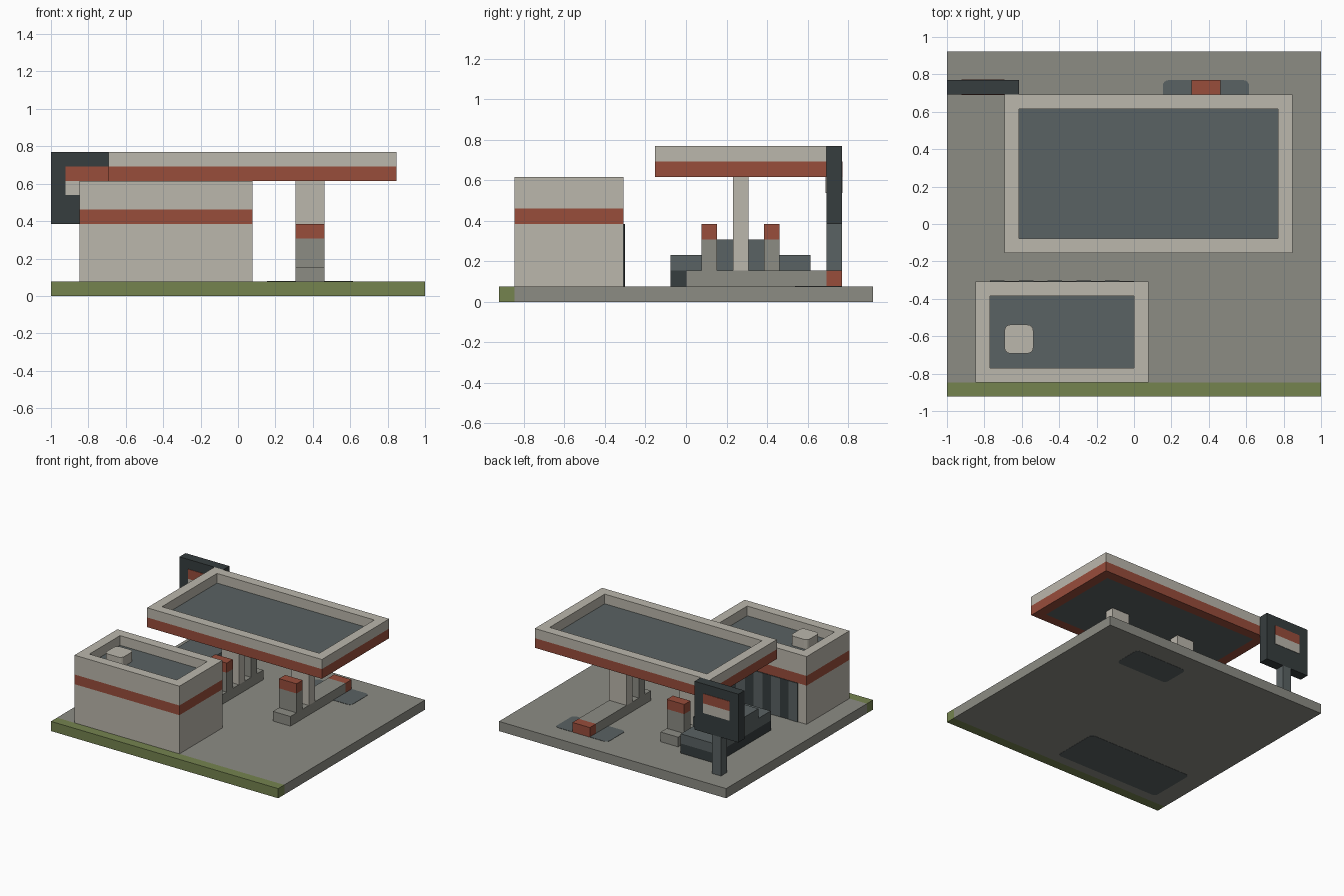
import bpy
import bmesh

if "Cube" in bpy.data.objects:
    bpy.data.objects.remove(bpy.data.objects["Cube"], do_unlink=True)

U = 1 / 13  # one building block


def material(name, rgb):
    m = bpy.data.materials.new(name)
    m.use_nodes = True
    lin = [((c / 255 + 0.055) / 1.055) ** 2.4 for c in rgb] + [1]
    m.diffuse_color = lin
    m.node_tree.nodes["Principled BSDF"].inputs["Base Color"].default_value = lin
    return m


cream = material("cream", (187, 183, 172))
red = material("brick red", (152, 77, 59))
slate = material("slate", (90, 98, 99))
charcoal = material("charcoal", (54, 61, 62))
concrete = material("concrete", (140, 140, 132))
green = material("grass green", (117, 131, 79))


def finish(name, bm, mat):
    bmesh.ops.recalc_face_normals(bm, faces=bm.faces)
    me = bpy.data.meshes.new(name)
    bm.to_mesh(me)
    bm.free()
    me.materials.append(mat)
    ob = bpy.data.objects.new(name, me)
    bpy.context.collection.objects.link(ob)
    return ob


def box(name, mat, x, y, z, round_by=0):
    """Box from ranges in blocks, with optional rounded upright edges."""
    bm = bmesh.new()
    bmesh.ops.create_cube(bm, size=1)
    for v in bm.verts:
        v.co = [U * (r[0] if c < 0 else r[1]) for c, r in zip(v.co, (x, y, z))]
    if round_by:
        upright = [e for e in bm.edges
                   if abs(e.verts[0].co.z - e.verts[1].co.z) > 1e-6]
        bmesh.ops.bevel(bm, geom=upright, offset=round_by * U, segments=4,
                        profile=0.5, affect="EDGES")
    return finish(name, bm, mat)


def ring(name, mat, x, y, z):
    """Rectangular frame, one block wide."""
    bm = bmesh.new()
    loops = []
    for inset, h in ((0, z[0]), (0, z[1]), (1, z[1]), (1, z[0])):
        a, b, c, d = x[0] + inset, x[1] - inset, y[0] + inset, y[1] - inset
        loops.append([bm.verts.new((px * U, py * U, h * U))
                      for px, py in ((a, c), (b, c), (b, d), (a, d))])
    for i in range(4):
        p, q = loops[i], loops[(i + 1) % 4]
        for j in range(4):
            k = (j + 1) % 4
            bm.faces.new((p[j], p[k], q[k], q[j]))
    return finish(name, bm, mat)


# Ground
box("forecourt", concrete, (-13, 13), (-11, 12), (0, 1))
box("grass_verge", green, (-13, 13), (-12, -11), (0, 1))
box("parking_patch", slate, (2, 8), (7, 10), (-0.02, 1.03), 0.4)
box("shop_foundation", slate, (-11, 1), (-10, -5), (-0.02, 0.02), 0.4)

# Shop
SX, SY = (-11, 1), (-11, -4)
box("shop_walls", cream, SX, SY, (1, 5))
box("shop_stripe", red, SX, SY, (5, 6))
ring("shop_parapet", cream, SX, SY, (6, 8))
box("shop_roof", slate, (-10, 0), (-10, -5), (6, 7))
box("roof_vent", cream, (-9, -7), (-9, -7), (7, 8), 0.4)
box("shop_front_frame", charcoal, (-10, 0), (-4, -3.95), (1, 5))
for i in range(5):
    left = -10 + 2 * i
    box(f"shop_window_{i + 1}", slate, (left, left + 1), (-3.95, -3.92), (1, 5))

# Canopy
CX, CY = (-9, 11), (-2, 9)
ring("canopy_stripe", red, CX, CY, (8, 9))
ring("canopy_rim", cream, CX, CY, (9, 10))
box("canopy_panel", slate, (-8, 10), (-1, 8), (8, 9))

# Pump islands: x start, island back end, pump positions
for side, x0, back, pumps in (("right", -4, 7, (1, 5)), ("left", 4, 9, (1,))):
    X = (x0, x0 + 2)
    box(f"{side}_island", concrete, X, (0, back), (1, 2))
    box(f"{side}_pillar", cream, X, (3, 4), (2, 8))
    for n, y in enumerate(pumps):
        box(f"{side}_pump_{n + 1}", concrete, X, (y, y + 1), (2, 4))
        box(f"{side}_pump_top_{n + 1}", red, X, (y, y + 1), (4, 5))
box("island_end_marker", red, (4, 6), (9, 10), (1, 2))

# Parked car
box("car_lower_body", charcoal, (-9, -5), (-1, 8), (1, 2))
box("car_upper_body", slate, (-9, -5), (-1, 8), (2, 3))
box("car_cabin", slate, (-9, -5), (1, 6), (3, 4))

# Roadside sign, with a plate on each face
box("sign_post", slate, (-11, -10), (9, 10), (1, 5))
box("sign_board", charcoal, (-13, -8), (9, 10), (5, 10))
for face, y in (("front", (8.96, 9)), ("back", (10, 10.04))):
    box(f"sign_{face}_red", red, (-12, -9), y, (8, 9))
    box(f"sign_{face}_cream", cream, (-12, -9), y, (7, 8))
